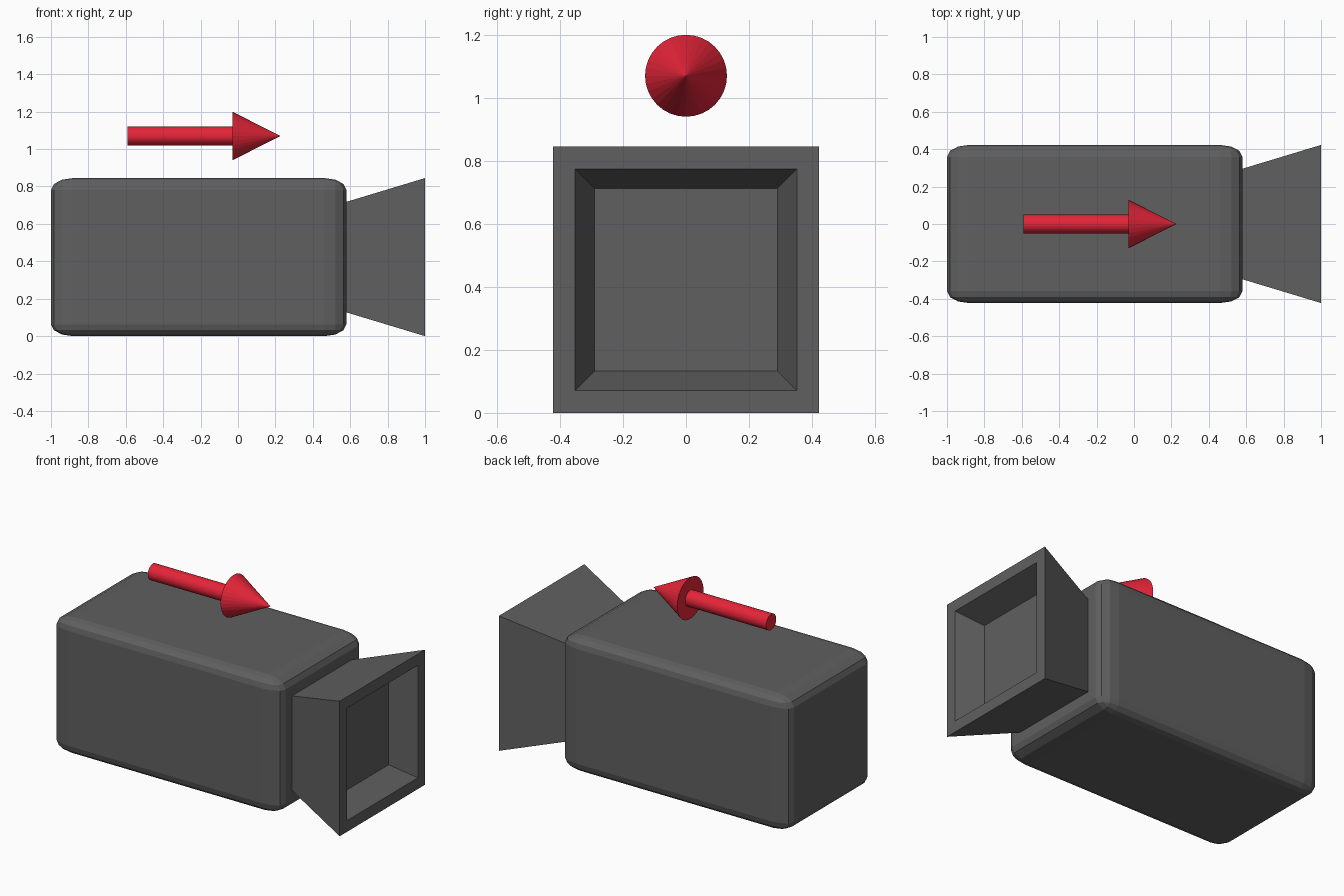
import bpy, bmesh, math
from mathutils import Matrix, Vector

if "Cube" in bpy.data.objects:
    bpy.data.objects.remove(bpy.data.objects["Cube"])

MID_Z = 0.4225


def material(name, color):
    m = bpy.data.materials.new(name)
    m.diffuse_color = color
    m.use_nodes = True
    m.node_tree.nodes["Principled BSDF"].inputs["Base Color"].default_value = m.diffuse_color
    return m


dark = material("dark_grey", (0.115, 0.115, 0.115, 1))
red = material("red", (0.78, 0.018, 0.04, 1))


def add_object(name, bm, mat):
    bmesh.ops.recalc_face_normals(bm, faces=bm.faces[:])
    mesh = bpy.data.meshes.new(name)
    bm.to_mesh(mesh)
    bm.free()
    mesh.materials.append(mat)
    obj = bpy.data.objects.new(name, mesh)
    bpy.context.collection.objects.link(obj)
    return obj


# Camera body: rounded cube stretched along x, so its rounding stretches too
bm = bmesh.new()
bmesh.ops.create_cube(bm, size=1)
bmesh.ops.bevel(bm, geom=bm.edges[:], offset=0.075, offset_type='OFFSET',
                segments=3, profile=0.5, affect='EDGES')
bmesh.ops.scale(bm, vec=(1.58, 0.845, 0.845), verts=bm.verts[:])
bmesh.ops.translate(bm, vec=(-0.21, 0, MID_Z), verts=bm.verts[:])
add_object("camera_body", bm, dark)

# Lens hood: square rings from the back, out to the rim, then into the recess
bm = bmesh.new()
rings = []
for x, h in [(0.578, 0.295), (1.0, 0.4225), (1.0, 0.352), (0.84, 0.29)]:
    rings.append([bm.verts.new((x, sy * h, MID_Z + sz * h))
                  for sy, sz in ((-1, -1), (1, -1), (1, 1), (-1, 1))])
for a, b in zip(rings, rings[1:]):
    for i in range(4):
        j = (i + 1) % 4
        bm.faces.new((a[i], a[j], b[j], b[i]))
bm.faces.new(rings[0])
bm.faces.new(rings[-1])
add_object("lens_hood", bm, dark)


# Direction arrow: shaft and cone tip floating above the body
def cone_along_x(name, x0, x1, r0, r1):
    bm = bmesh.new()
    place = (Matrix.Translation(Vector(((x0 + x1) / 2, 0, 1.07)))
             @ Matrix.Rotation(math.pi / 2, 4, 'Y'))
    bmesh.ops.create_cone(bm, cap_ends=True, segments=32, radius1=r0,
                          radius2=r1, depth=x1 - x0, matrix=place)
    bmesh.ops.remove_doubles(bm, verts=bm.verts[:], dist=1e-5)
    return add_object(name, bm, red)


cone_along_x("arrow_shaft", -0.59, -0.03, 0.05, 0.05)
cone_along_x("arrow_tip", -0.03, 0.226, 0.13, 0)
